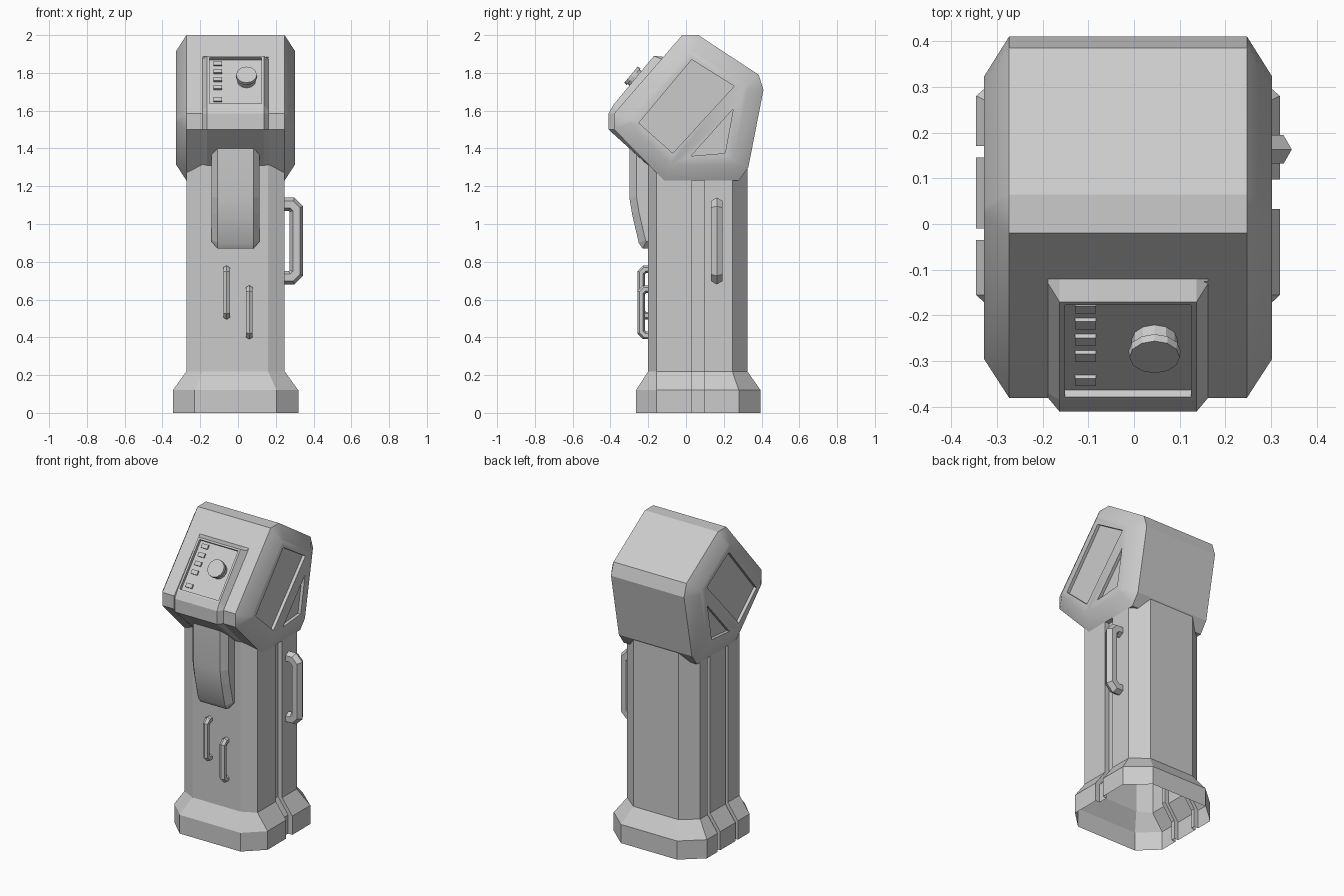
import bpy
import bmesh
from math import cos, sin, pi, atan2
from mathutils import Vector, Matrix

if "Cube" in bpy.data.objects:
    bpy.data.objects.remove(bpy.data.objects["Cube"])

CX = -0.013  # centre line of the body

grey = bpy.data.materials.new("light grey")
grey.use_nodes = True
grey.diffuse_color = (0.6, 0.6, 0.6, 1)
grey.node_tree.nodes["Principled BSDF"].inputs["Base Color"].default_value = (0.6, 0.6, 0.6, 1)


def finish(name, bm):
    bmesh.ops.recalc_face_normals(bm, faces=bm.faces)
    mesh = bpy.data.meshes.new(name)
    bm.to_mesh(mesh)
    bm.free()
    mesh.materials.append(grey)
    obj = bpy.data.objects.new(name, mesh)
    bpy.context.collection.objects.link(obj)
    return obj


def loft(name, rings, cap_start=True, cap_end=True):
    """Skin a list of equal-length point rings."""
    bm = bmesh.new()
    loops = [[bm.verts.new(p) for p in ring] for ring in rings]
    n = len(loops[0])
    for a, b in zip(loops, loops[1:]):
        for i in range(n):
            j = (i + 1) % n
            bm.faces.new((a[i], a[j], b[j], b[i]))
    if cap_start:
        bm.faces.new(loops[0][::-1])
    if cap_end:
        bm.faces.new(loops[-1])
    return finish(name, bm)


def inset(profile, d):
    """Shrink a clockwise profile by distance d."""
    out = []
    for i, p in enumerate(profile):
        p = Vector(p)
        e1 = (p - Vector(profile[i - 1])).normalized()
        e2 = (Vector(profile[(i + 1) % len(profile)]) - p).normalized()
        n1, n2 = Vector((e1.y, -e1.x)), Vector((e2.y, -e2.x))
        out.append(p + (n1 + n2) * d / (1 + n1.dot(n2)))
    return out


def slab(name, inner, outer, inner_half, outer_half):
    """Side profile widened along x, with chamfered flanks."""
    sections = [(-outer_half, outer), (-inner_half, inner), (inner_half, inner), (outer_half, outer)]
    return loft(name, [[(CX + x, y, z) for y, z in prof] for x, prof in sections])


def cut(obj, cutter):
    mod = obj.modifiers.new("cut", 'BOOLEAN')
    mod.operation = 'DIFFERENCE'
    mod.solver = 'EXACT'
    mod.object = cutter
    cutter.hide_render = True
    bpy.context.view_layer.objects.active = obj
    bpy.ops.object.modifier_apply(modifier=mod.name)
    bpy.data.objects.remove(cutter)


def smooth_where(obj, rule):
    for poly in obj.data.polygons:
        poly.use_smooth = rule(poly.normal)


# Pedestal: grooved octagonal column on a flared foot, open below
def outline(z, side, front, back, y_front, y_a, y_b, y_back):
    g = side - 0.03
    pts = [(front, y_front), (side, y_a), (side, 0.033), (g, 0.033), (g, 0.097), (side, 0.097),
           (side, y_b), (back, y_back), (-back, y_back), (-side, y_b)]
    for top, low in ((0.17, 0.145), (-0.01, -0.035)):
        pts += [(-side, top), (-g, top), (-g, low), (-side, low)]
    pts += [(-side, y_a), (-front, y_front)]
    return [(CX + x, y, z) for x, y in pts]


foot = (0.332, 0.217, 0.2, -0.265, -0.155, 0.28, 0.395)
shaft = (0.26, 0.172, 0.16, -0.2, -0.155, 0.245, 0.325)
loft("pedestal", [outline(0, *foot), outline(0.12, *foot), outline(0.22, *shaft),
                  outline(1.35, *shaft)], cap_start=False)

# Head: pentagonal housing with chamfered flanks
head_profile = [(-0.02, 2.0), (0.065, 2.0), (0.385, 1.79), (0.41, 1.71), (0.33, 1.30),
                (0.28, 1.23), (-0.115, 1.23), (-0.38, 1.5), (-0.38, 1.585)]
head = slab("head", head_profile, inset(head_profile, 0.085), 0.26, 0.315)
smooth_where(head, lambda n: abs(n.x) > 0.3)

# Recessed panels on both flanks of the head
panels = [[(0.03, 1.87), (0.255, 1.73), (-0.07, 1.375), (-0.25, 1.535)],
          [(0.25, 1.61), (0.207, 1.375), (0.027, 1.36)]]
for side in (-1, 1):
    for shape in panels:
        cut(head, loft("panel_cutter", [[(CX + side * x, y, z) for y, z in shape]
                                        for x in (0.295, 0.4)]))

# Raised console wrapping the front of the head
hidden = [(-0.17, 1.285), (-0.1, 1.45), (-0.08, 1.75), (-0.12, 1.885)]
raised = [(-0.17, 1.89), (-0.385, 1.63), (-0.41, 1.585), (-0.41, 1.5), (-0.2, 1.31)]
seated = [(-0.13, 1.873), (-0.37, 1.597), (-0.38, 1.585), (-0.38, 1.5), (-0.175, 1.29)]
console = slab("console", raised + hidden, seated + hidden, 0.15, 0.175)

# Frame of the sloped control face: local x across, y up the slope, z outward
low, high = Vector((0, -0.385, 1.63)), Vector((0, -0.17, 1.89))
slope = high - low
face_frame = (Matrix.Translation((low + high) / 2 + Vector((CX, 0, 0)))
              @ Matrix.Rotation(atan2(slope.z, slope.y), 4, 'X'))


def face_box(name, x, y, z0, z1, w, h):
    bm = bmesh.new()
    local = Matrix.Translation((x, y, (z0 + z1) / 2)) @ Matrix.Diagonal((w, h, z1 - z0, 1))
    bmesh.ops.create_cube(bm, size=1, matrix=face_frame @ local)
    return finish(name, bm)


def face_disc(name, x, y, z0, z1, r0, r1):
    bm = bmesh.new()
    bmesh.ops.create_cone(bm, cap_ends=True, segments=12, radius1=r0, radius2=r1, depth=z1 - z0,
                          matrix=face_frame @ Matrix.Translation((x, y, (z0 + z1) / 2)))
    return finish(name, bm)


FLOOR = -0.02
cut(console, face_box("console_cutter", 0, 0, FLOOR, 0.06, 0.275, 0.315))

# Buttons and dial
for i, y in enumerate((0.129, 0.075, 0.02, -0.035, -0.12)):
    face_box(f"button_{i + 1}", -0.093, y, FLOOR - 0.005, FLOOR + 0.01, 0.045, 0.026)
face_disc("dial_stem", 0.058, 0.015, FLOOR - 0.005, 0.012, 0.05, 0.05)
face_disc("dial_cap", 0.058, 0.015, 0.012, 0.03, 0.057, 0.055)

# Front holster below the console
holster_profile = [(-0.3, 1.45), (-0.1, 1.45), (-0.1, 0.87), (-0.23, 0.87), (-0.25, 0.9),
                   (-0.285, 1.05), (-0.3, 1.14)]
holster = slab("holster", holster_profile, inset(holster_profile, 0.038), 0.095, 0.128)
smooth_where(holster, lambda n: abs(n.x) < 0.2 and n.y < -0.5)


# Grab handles: six-sided bar swept along a bracket-shaped path
def handle(name, base, out, z0, z1, reach, r, corner):
    out = Vector(out)
    up = Vector((0, 0, 1))
    wide = out.cross(up)
    d = reach - r
    a, b = z0 + r, z1 - r
    path = [(-0.02, a), (d - corner, a), (d, a + corner), (d, b - corner), (d - corner, b), (-0.02, b)]
    pts = [Vector(p) for p in path]
    rings = []
    for i, p in enumerate(pts):
        e1 = (p - pts[max(i - 1, 0)]) if i else pts[1] - p
        e2 = (pts[i + 1] - p) if i < len(pts) - 1 else e1
        e1, e2 = e1.normalized(), e2.normalized()
        n1, n2 = Vector((e1.y, -e1.x)), Vector((e2.y, -e2.x))
        mitre = (n1 + n2) / (1 + n1.dot(n2))
        ring = []
        for k in range(6):
            t = k * pi / 3
            q = p + mitre * r * cos(t)
            ring.append(Vector(base) + out * q.x + up * q.y + wide * r * sin(t))
        rings.append(ring)
    return loft(name, rings)


handle("front_handle_upper", (-0.06, -0.2, 0), (0, -1, 0), 0.495, 0.78, 0.057, 0.02, 0.018)
handle("front_handle_lower", (0.06, -0.2, 0), (0, -1, 0), 0.39, 0.675, 0.057, 0.02, 0.018)
handle("side_handle", (CX + 0.26, 0.163, 0), (1, 0, 0), 0.68, 1.14, 0.098, 0.036, 0.025)
